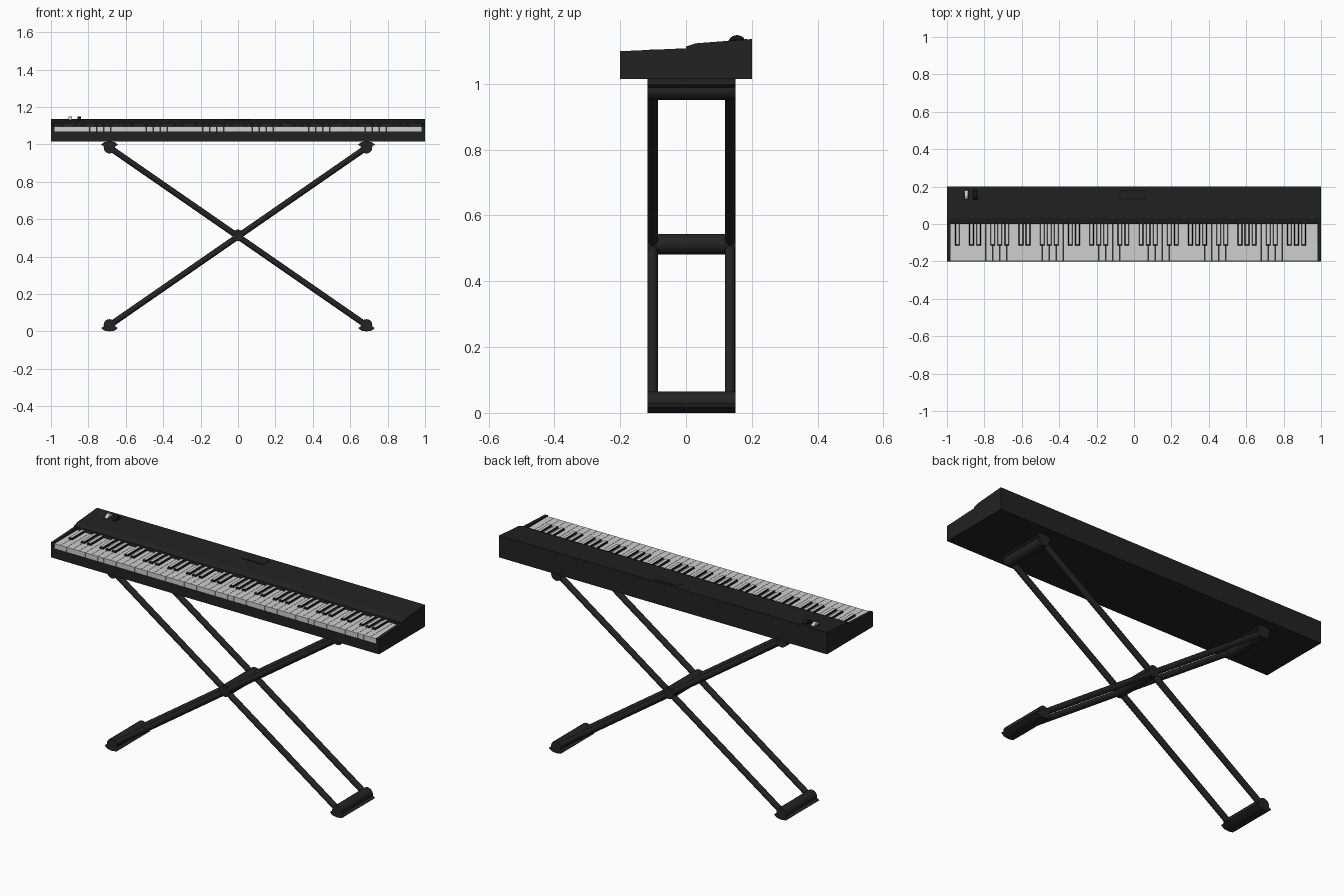
import bpy, bmesh, math
from mathutils import Vector, Matrix

if "Cube" in bpy.data.objects:
    bpy.data.objects.remove(bpy.data.objects["Cube"])


def material(name, r, g, b):
    m = bpy.data.materials.new(name)
    m.diffuse_color = (r, g, b, 1)
    m.use_nodes = True
    m.node_tree.nodes["Principled BSDF"].inputs["Base Color"].default_value = m.diffuse_color
    return m


CASE = material("charcoal case", 0.016, 0.016, 0.016)
STAND = material("black stand", 0.017, 0.017, 0.018)
DARK = material("deep black", 0.008, 0.008, 0.008)
IVORY = material("ivory keys", 0.62, 0.62, 0.62)


def finish(bm, name, *mats, smooth=False):
    bmesh.ops.recalc_face_normals(bm, faces=bm.faces[:])
    me = bpy.data.meshes.new(name)
    bm.to_mesh(me)
    bm.free()
    ob = bpy.data.objects.new(name, me)
    bpy.context.collection.objects.link(ob)
    for m in mats:
        me.materials.append(m)
    if smooth:
        bpy.ops.object.select_all(action='DESELECT')
        ob.select_set(True)
        bpy.context.view_layer.objects.active = ob
        bpy.ops.object.shade_smooth_by_angle(angle=math.radians(35))
    return ob


def add_prism(bm, pts, a, b, axis):
    """Extrude a profile between a and b; axis 'x' uses (y, z) points, 'y' uses (x, z)."""
    def place(p, t):
        return (t, p[0], p[1]) if axis == 'x' else (p[0], t, p[1])
    lo = [bm.verts.new(place(p, a)) for p in pts]
    hi = [bm.verts.new(place(p, b)) for p in pts]
    bm.faces.new(lo)
    bm.faces.new(hi[::-1])
    n = len(pts)
    for i in range(n):
        j = (i + 1) % n
        bm.faces.new((lo[i], hi[i], hi[j], lo[j]))


def add_box(bm, x0, x1, y0, y1, z0, z1):
    add_prism(bm, [(y0, z0), (y1, z0), (y1, z1), (y0, z1)], x0, x1, 'x')


def add_tube(bm, p, q, r, seg=16):
    p, q = Vector(p), Vector(q)
    d = q - p
    mat = Matrix.Translation((p + q) / 2) @ d.to_track_quat('Z', 'Y').to_matrix().to_4x4()
    bmesh.ops.create_cone(bm, cap_ends=True, segments=seg, radius1=r, radius2=r,
                          depth=d.length, matrix=mat)


# Case: raised rear panel and low key bed
bm = bmesh.new()
add_prism(bm, [(-0.2, 1.015), (0.2, 1.015), (0.2, 1.136), (0.03, 1.123), (0, 1.113),
               (0, 1.068), (-0.2, 1.068)], -1, 1, 'x')
finish(bm, "case", CASE)

# Cheek blocks at both ends of the keys
KEY_X = 0.982
bm = bmesh.new()
for s in (-1, 1):
    add_prism(bm, [(-0.2, 1.068), (0, 1.068), (0, 1.108), (-0.2, 1.099)], s * KEY_X, s, 'x')
finish(bm, "end_cheeks", CASE)

# White keys
N = 52
W = 2 * KEY_X / N
TOP = 1.095
bm = bmesh.new()
for i in range(N):
    x = -KEY_X + i * W
    add_box(bm, x + 0.0007, x + W - 0.0007, -0.198, 0, 1.068, TOP)
finish(bm, "white_keys", IVORY)

# Sharp keys: tapered, dark sides and pale tops; the scale starts on A
bm = bmesh.new()
for i in range(N - 1):
    if i % 7 in (1, 4):
        continue
    x = -KEY_X + (i + 1) * W
    lo = [bm.verts.new((x + sx * 0.013, y, TOP - 0.002)) for sx, y in
          ((-1, -0.115), (1, -0.115), (1, 0), (-1, 0))]
    hi = [bm.verts.new((x + sx * 0.0085, y, TOP + 0.010)) for sx, y in
          ((-1, -0.110), (1, -0.110), (1, 0), (-1, 0))]
    bm.faces.new(lo[::-1])
    bm.faces.new(hi).material_index = 1
    for k in range(4):
        j = (k + 1) % 4
        bm.faces.new((lo[k], lo[j], hi[j], hi[k]))
finish(bm, "sharp_keys", DARK, IVORY)


def panel_z(y):
    return 1.123 + (y - 0.03) * 0.013 / 0.17


def add_plate(bm, x0, x1, y0, y1, h):
    a, b = panel_z(y0), panel_z(y1)
    add_prism(bm, [(y0, a - 0.002), (y1, b - 0.002), (y1, b + h), (y0, a + h)], x0, x1, 'x')


# Display window with a thin dark frame
bm = bmesh.new()
add_plate(bm, -0.077, 0.067, 0.13, 0.183, 0.001)
finish(bm, "display_frame", DARK)
bm = bmesh.new()
add_plate(bm, -0.071, 0.061, 0.136, 0.177, 0.002)
finish(bm, "display_window", CASE)

# Control wheels in dark wells
for name, x, mat in (("pitch_wheel", -0.896, IVORY), ("modulation_wheel", -0.849, DARK)):
    bm = bmesh.new()
    add_plate(bm, x - 0.015, x + 0.015, 0.127, 0.185, 0.001)
    finish(bm, name + "_well", DARK)
    bm = bmesh.new()
    add_tube(bm, (x - 0.009, 0.155, 1.12), (x + 0.009, 0.155, 1.12), 0.028, 24)
    finish(bm, name, mat, smooth=True)

# Crossed stand arms: two parallel tubes each way
Y0, Y1, EX, MID = -0.117, 0.15, 0.687, 0.5075
bm = bmesh.new()
for y in (Y0 + 0.016, Y1 - 0.016):
    for s in (-1, 1):
        add_tube(bm, (s * EX, y, 0.032), (-s * EX, y, 0.983), 0.016)
finish(bm, "stand_arms", STAND, smooth=True)

# Central pivot bar
bm = bmesh.new()
add_tube(bm, (0, Y0, 0.513), (0, Y1, 0.513), 0.031, 20)
finish(bm, "pivot_bar", STAND, smooth=True)

# Feet and keyboard rests: round cross bars with flared pads, mirrored up and down
half = [(0, 0), (0.028, 0.004), (0.045, 0.018), (0.026, 0.03)]
pad = half + [(-x, z) for x, z in half[:0:-1]]
for name, up in (("foot", 1), ("keyboard_rest", -1)):
    for side, s in (("left", -1), ("right", 1)):
        base = 0 if up == 1 else 1.016
        bm = bmesh.new()
        add_prism(bm, [(s * EX + x, base + up * z) for x, z in pad], Y0, Y1, 'y')
        zc = base + up * 0.034
        add_tube(bm, (s * EX, Y0, zc), (s * EX, Y1, zc), 0.031, 20)
        finish(bm, f"{side}_{name}", STAND, smooth=True)
